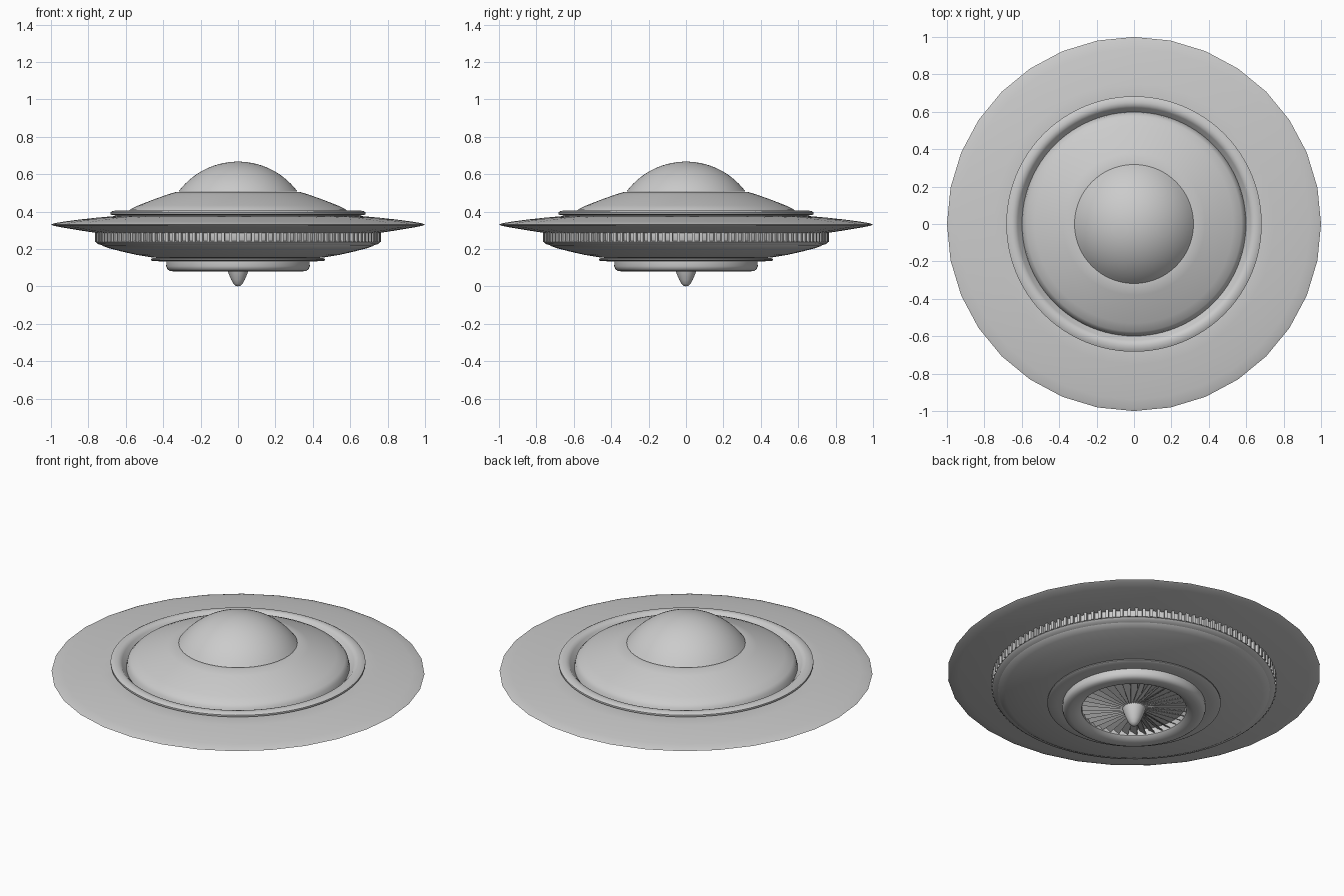
import bpy, bmesh, math
from mathutils import Matrix

if "Cube" in bpy.data.objects:
    bpy.data.objects.remove(bpy.data.objects["Cube"])


def finish(name, bm, angle=35):
    bmesh.ops.remove_doubles(bm, verts=bm.verts, dist=1e-5)
    bmesh.ops.recalc_face_normals(bm, faces=bm.faces)
    mesh = bpy.data.meshes.new(name)
    bm.to_mesh(mesh)
    bm.free()
    ob = bpy.data.objects.new(name, mesh)
    bpy.context.collection.objects.link(ob)
    bpy.ops.object.select_all(action='DESELECT')
    ob.select_set(True)
    bpy.context.view_layer.objects.active = ob
    bpy.ops.object.shade_smooth_by_angle(angle=math.radians(angle))
    return ob


def lathe(name, profile, segs=96, angle=35):
    """Revolve a list of (radius, height) points around z."""
    bm = bmesh.new()
    vs = [bm.verts.new((r, 0, z)) for r, z in profile]
    es = [bm.edges.new(p) for p in zip(vs, vs[1:])]
    bmesh.ops.spin(bm, geom=vs + es, axis=(0, 0, 1), cent=(0, 0, 0),
                   steps=segs, angle=2 * math.pi, use_duplicate=False)
    return finish(name, bm, angle)


def radial_boxes(name, count, size, radius, z, tilt=0):
    """Boxes repeated around z, long side pointing outwards."""
    bm = bmesh.new()
    for i in range(count):
        m = (Matrix.Rotation(2 * math.pi * i / count, 4, 'Z')
             @ Matrix.Translation((radius, 0, z))
             @ Matrix.Rotation(tilt, 4, 'X')
             @ Matrix.Diagonal((*size, 1)))
        bmesh.ops.create_cube(bm, size=1, matrix=m)
    return finish(name, bm)


# Glass dome: spherical cap
R, base, top = 0.396, 0.318, 0.667
a_max = math.asin(base / R)
lathe("dome", [(R * math.sin(a_max * i / 14), top - R + R * math.cos(a_max * i / 14))
               for i in range(15)])

# Sloping cabin that steepens into the groove
lathe("cabin", [(0.30, 0.502), (0.335, 0.504), (0.38, 0.49), (0.45, 0.465), (0.53, 0.434),
                (0.575, 0.413), (0.592, 0.395), (0.60, 0.36)], angle=60)

# Raised lip around the cabin, with slanted inner wall
lathe("cabin_lip", [(0.595, 0.36), (0.622, 0.392), (0.632, 0.402), (0.65, 0.406),
                    (0.67, 0.403), (0.683, 0.396), (0.683, 0.386), (0.672, 0.381),
                    (0.655, 0.38), (0.655, 0.365)])

# Wide saucer disc with a thin rim
lathe("saucer_disc", [(0.595, 0.36), (0.655, 0.376), (0.75, 0.368), (0.85, 0.357), (0.94, 0.345),
                      (0.985, 0.337), (1.0, 0.331), (0.985, 0.324), (0.94, 0.315),
                      (0.85, 0.300), (0.76, 0.286), (0.70, 0.280)], segs=32, angle=40)

# Ribbed band under the disc
lathe("vent_band", [(0.72, 0.29), (0.745, 0.285), (0.745, 0.24), (0.735, 0.225)])
radial_boxes("vent_ribs", 120, (0.035, 0.016, 0.050), 0.747, 0.263)
lathe("band_bottom_ring", [(0.73, 0.243), (0.755, 0.242), (0.759, 0.236),
                           (0.75, 0.226), (0.72, 0.219)])

# Lower bowl
lathe("lower_bowl", [(0.738, 0.232), (0.725, 0.217), (0.69, 0.204), (0.62, 0.186),
                     (0.54, 0.168), (0.46, 0.155), (0.38, 0.148)])

# Flange and engine drum
lathe("engine_flange", [(0.40, 0.152), (0.455, 0.151), (0.465, 0.146), (0.465, 0.140),
                        (0.455, 0.135), (0.41, 0.134), (0.37, 0.134)])
lathe("engine_drum", [(0.382, 0.138), (0.384, 0.108), (0.378, 0.092), (0.365, 0.083),
                      (0.345, 0.080), (0.32, 0.082), (0.295, 0.090), (0.282, 0.102),
                      (0.28, 0.14), (0, 0.14)])

# Turbine blades and pointed hub
radial_boxes("turbine_blades", 36, (0.24, 0.040, 0.004), 0.16, 0.118, math.radians(35))
lathe("turbine_hub", [(0.066, 0.14), (0.065, 0.12), (0.058, 0.09), (0.047, 0.06),
                      (0.036, 0.035), (0.024, 0.014), (0.012, 0.003), (0, 0)], segs=32, angle=50)
